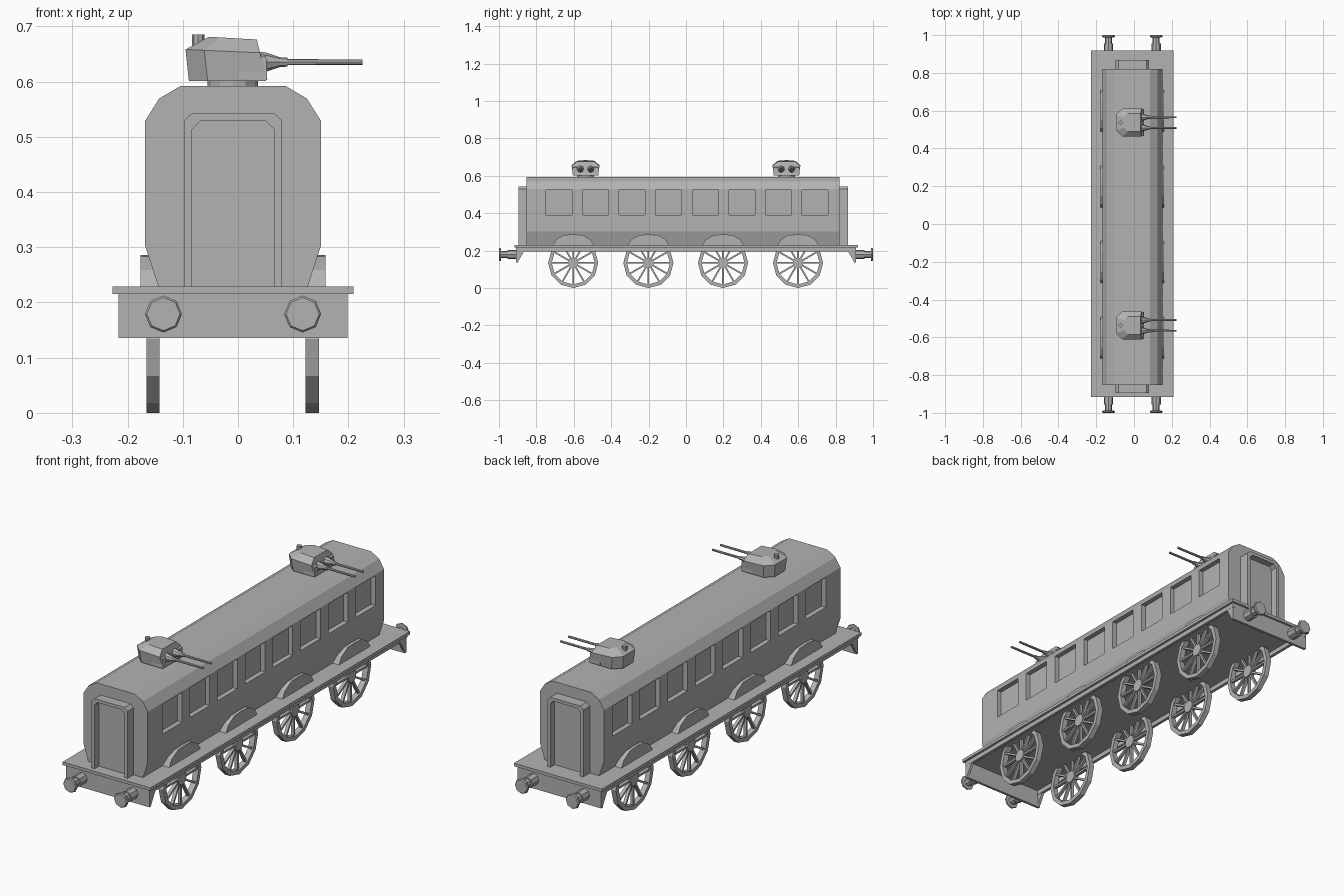
import bpy, bmesh, math
from mathutils import Matrix, Vector

if "Cube" in bpy.data.objects:
    bpy.data.objects.remove(bpy.data.objects["Cube"])

CX = -0.009          # centre line of the carriage
grey = bpy.data.materials.new("steel_grey")
grey.diffuse_color = (0.45, 0.45, 0.45, 1)
grey.use_nodes = True
grey.node_tree.nodes["Principled BSDF"].inputs["Base Color"].default_value = grey.diffuse_color


def finish(name, bm):
    bmesh.ops.recalc_face_normals(bm, faces=bm.faces)
    me = bpy.data.meshes.new(name)
    bm.to_mesh(me)
    bm.free()
    me.materials.append(grey)
    ob = bpy.data.objects.new(name, me)
    bpy.context.collection.objects.link(ob)
    return ob


def loft(bm, rings):
    """Skin a list of equal-length rings and cap both ends."""
    vs = [[bm.verts.new(p) for p in r] for r in rings]
    n = len(vs[0])
    for a, b in zip(vs, vs[1:]):
        for i in range(n):
            j = (i + 1) % n
            bm.faces.new((a[i], a[j], b[j], b[i]))
    bm.faces.new(vs[0])
    bm.faces.new(vs[-1])


def box(bm, x0, x1, y0, y1, z0, z1):
    loft(bm, [[(x0, y0, z), (x1, y0, z), (x1, y1, z), (x0, y1, z)] for z in (z0, z1)])


def turned(bm, centre, axis, steps, n=8):
    """Stack of (distance, radius) rings along axis 'x', 'y' or 'z'."""
    rings = []
    for d, r in steps:
        ring = []
        for i in range(n):
            a = 2 * math.pi * i / n
            c, s = r * math.cos(a), r * math.sin(a)
            p = {"x": (d, s, c), "y": (s, d, c), "z": (c, s, d)}[axis]
            ring.append(Vector(centre) + Vector(p))
        rings.append(ring)
    loft(bm, rings)


# Carriage body: extruded section, sliced at the window edges
right = [(0.135, 0.228), (0.159, 0.302), (0.159, 0.39), (0.159, 0.524),
         (0.159, 0.529), (0.134, 0.569), (0.095, 0.592)]
section = right + [(-x, z) for x, z in reversed(right)]
wins = [(-0.749 + 0.1957 * i, -0.61 + 0.1957 * i) for i in range(8)]
cuts = [-0.853] + [y for w in wins for y in w] + [0.82]
bm = bmesh.new()
loft(bm, [[(CX + x, y, z) for x, z in section] for y in cuts])
bmesh.ops.recalc_face_normals(bm, faces=bm.faces)
panes = []
for f in bm.faces:
    c = f.calc_center_median()
    if abs(f.normal.x) > 0.99 and 0.4 < c.z < 0.5 and any(a < c.y < b for a, b in wins):
        panes.append(f)
for f in bmesh.ops.extrude_discrete_faces(bm, faces=panes)["faces"]:
    bmesh.ops.translate(bm, verts=f.verts, vec=(-0.022 * math.copysign(1, f.normal.x), 0, 0))
finish("carriage_body", bm)

# End door frames: arch-shaped surround with a recessed door
outer = [(0.089, 0.228), (0.089, 0.529), (0.074, 0.543)]
inner = [(0.074, 0.228), (0.074, 0.514), (0.059, 0.529)]
outer += [(-x, z) for x, z in reversed(outer)]
inner += [(-x, z) for x, z in reversed(inner)]
for name, y_out, y_in, y_door in (("front_door_frame", -0.896, -0.84, -0.866),
                                  ("back_door_frame", 0.867, 0.81, 0.836)):
    bm = bmesh.new()
    for i in range(5):
        quad = [outer[i], outer[i + 1], inner[i + 1], inner[i]]
        loft(bm, [[(CX + x, y, z) for x, z in quad] for y in (y_out, y_in)])
    loft(bm, [[(CX + x, y, z) for x, z in inner] for y in (y_door, y_in)])
    bmesh.ops.remove_doubles(bm, verts=bm.verts, dist=0.0001)
    finish(name, bm)

# Deck and the sills below its long sides
bm = bmesh.new()
box(bm, -0.227, 0.209, -0.917, 0.919, 0.2155, 0.229)
finish("deck", bm)
bm = bmesh.new()
for s in (-1, 1):
    a, b = sorted((CX + s * 0.2075, CX + s * 0.194))
    box(bm, a, b, -0.908, 0.91, 0.195, 0.216)
finish("side_sills", bm)

# End beams with triangular gussets at the corners
bm = bmesh.new()
for s in (-1, 1):
    y0, y1 = sorted((s * 0.909, s * 0.897))
    box(bm, -0.2165, 0.198, y0, y1, 0.136, 0.216)
    for x in (-0.2165, 0.186):
        tri = [(s * 0.9, 0.216), (s * 0.9, 0.137), (s * 0.864, 0.2)]
        loft(bm, [[(xx, y, z) for y, z in tri] for xx in (x, x + 0.012)])
finish("end_beams", bm)

# Buffers
bm = bmesh.new()
for s in (-1, 1):
    for x in (-0.135, 0.117):
        turned(bm, (x, 0, 0.179), "y",
               [(s * d, r) for d, r in ((0.9, 0.025), (0.955, 0.025), (0.955, 0.019),
                                        (0.988, 0.019), (0.989, 0.0335), (0.996, 0.0335), (1.0, 0.03))])
finish("buffers", bm)

# Spoked wheels and the mudguards over them
R, RI = 0.134, 0.115
arch = [(-0.112, 0.226), (-0.092, 0.259), (-0.05, 0.283), (0, 0.286),
        (0.05, 0.283), (0.092, 0.259), (0.112, 0.226)]
for y in (-0.603, -0.201, 0.198, 0.599):
    for side, x0, x1 in (("left", -0.166, -0.142), ("right", 0.122, 0.147)):
        bm = bmesh.new()
        xm = (x0 + x1) / 2
        for i in range(12):
            a, b = (2 * math.pi * k / 12 for k in (i, i + 1))
            seg = [(R, a), (R, b), (RI, b), (RI, a)]
            rings = [[bm.verts.new((x, y + r * math.sin(t), R + r * math.cos(t)))
                      for r, t in seg] for x in (x0, x1)]
            for f in (rings[0], rings[1],
                      (rings[0][0], rings[0][1], rings[1][1], rings[1][0]),
                      (rings[0][2], rings[0][3], rings[1][3], rings[1][2])):
                bm.faces.new(f)
        bmesh.ops.remove_doubles(bm, verts=bm.verts, dist=0.0001)
        for i in range(12):
            old = set(bm.verts)
            box(bm, -0.007, 0.007, -0.0045, 0.0045, 0.02, RI + 0.004)
            new = [v for v in bm.verts if v not in old]
            bmesh.ops.transform(bm, verts=new, matrix=Matrix.Translation((xm, y, R))
                                @ Matrix.Rotation(2 * math.pi * i / 12, 4, "X"))
        turned(bm, (0, y, R), "x", [(x0, 0.028), (x1, 0.028)], 12)
        finish(side + "_wheel", bm)
        bm = bmesh.new()
        xs = (-0.1765, -0.125) if side == "left" else (0.107, 0.1585)
        loft(bm, [[(x, y + u, z) for u, z in arch] for x in xs])
        finish(side + "_mudguard", bm)

# Gun turrets: faceted shell on a round pedestal, with twin guns and a hatch
def plan(x0, x1, w, cx, cy, z0, z1):
    """Plan outline with clipped rear corners, sloping from z0 (rear) to z1 (front)."""
    pts = [(x0, -w + cy), (x0 + cx, -w), (x1, -w), (x1, w), (x0 + cx, w), (x0, w - cy)]
    return [(x, y, z0 + (z1 - z0) * (x - x0) / (x1 - x0)) for x, y in pts]


for name, yc in (("front", -0.537), ("back", 0.537)):
    bm = bmesh.new()
    loft(bm, [plan(-0.089, 0.051, 0.068, 0.034, 0.03, 0.601, 0.601),
              plan(-0.095, 0.040, 0.074, 0.034, 0.032, 0.658, 0.652),
              plan(-0.053, 0.034, 0.047, 0.02, 0.02, 0.681, 0.676)])
    # raised brow cheeks beside the guns
    for s in (-1, 1):
        a, b = sorted((s * 0.046, s * 0.07))
        loft(bm, [[(0.0, y, 0.655), (0.0, y, 0.605), (0.053, y, 0.603), (0.051, y, 0.645)]
                  for y in (a, b)])
    bmesh.ops.translate(bm, verts=bm.verts, vec=(0, yc, 0))
    finish(name + "_turret", bm)
    bm = bmesh.new()
    turned(bm, (-0.0095, yc, 0), "z", [(0.585, 0.046), (0.603, 0.046)], 12)
    finish(name + "_turret_pedestal", bm)
    bm = bmesh.new()
    turned(bm, (-0.072, yc, 0), "z", [(0.64, 0.011), (0.685, 0.011)], 8)
    finish(name + "_hatch", bm)
    bm = bmesh.new()
    for s in (-1, 1):
        turned(bm, (0, yc + s * 0.028, 0.635), "x",
               [(0.03, 0.02), (0.052, 0.017), (0.076, 0.009), (0.09, 0.008),
                (0.09, 0.0055), (0.225, 0.005)], 8)
    finish(name + "_guns", bm)
